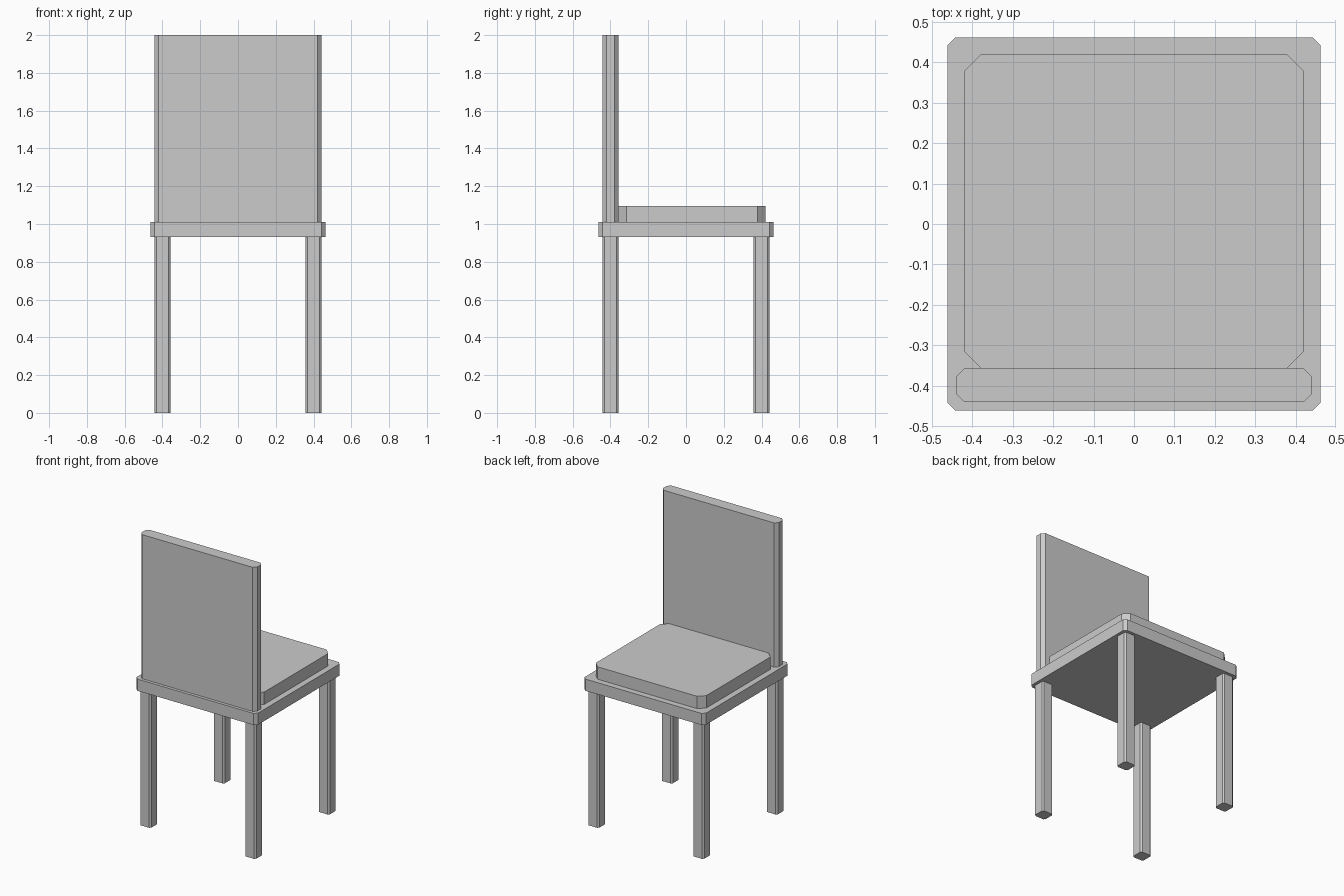
import bpy
import bmesh

cube = bpy.data.objects.get("Cube")
if cube:
    bpy.data.objects.remove(cube, do_unlink=True)

# One plain grey for the whole chair
GREY = (0.6, 0.6, 0.6, 1)
grey = bpy.data.materials.new("plain grey")
grey.use_nodes = True
grey.diffuse_color = GREY
grey.node_tree.nodes["Principled BSDF"].inputs["Base Color"].default_value = GREY


def chamfered_block(name, x, y, z, cut):
    """Upright block spanning the given ranges, its four vertical edges chamfered."""
    bm = bmesh.new()
    bmesh.ops.create_cube(bm, size=1)
    for v in bm.verts:
        for axis, (low, high) in enumerate((x, y, z)):
            v.co[axis] = high if v.co[axis] > 0 else low
    upright = [e for e in bm.edges
               if abs(e.verts[0].co.z - e.verts[1].co.z) > 0.001]
    bmesh.ops.bevel(bm, geom=upright, offset=cut, offset_type='OFFSET',
                    segments=1, affect='EDGES')
    bmesh.ops.recalc_face_normals(bm, faces=bm.faces)
    mesh = bpy.data.meshes.new(name)
    bm.to_mesh(mesh)
    bm.free()
    mesh.materials.append(grey)
    obj = bpy.data.objects.new(name, mesh)
    bpy.context.collection.objects.link(obj)
    return obj


SEAT_BOTTOM, SEAT_TOP = 0.93, 1.01
INNER, OUTER = 0.357, 0.441

# Seat board, cushion and backrest
chamfered_block("seat", (-0.462, 0.462), (-0.462, 0.462),
                (SEAT_BOTTOM, SEAT_TOP), 0.02)
chamfered_block("cushion", (-0.42, 0.42), (-INNER, 0.42),
                (SEAT_TOP, 1.095), 0.041)
chamfered_block("backrest", (-OUTER, OUTER), (-OUTER, -INNER),
                (SEAT_TOP, 2.0), 0.021)

# Four legs, one under each corner
for side, sx in (("left", 1), ("right", -1)):
    for end, sy in (("front", -1), ("back", 1)):
        chamfered_block(f"{end}_{side}_leg",
                        sorted((sx * INNER, sx * OUTER)),
                        sorted((sy * INNER, sy * OUTER)),
                        (0, SEAT_BOTTOM), 0.01)
